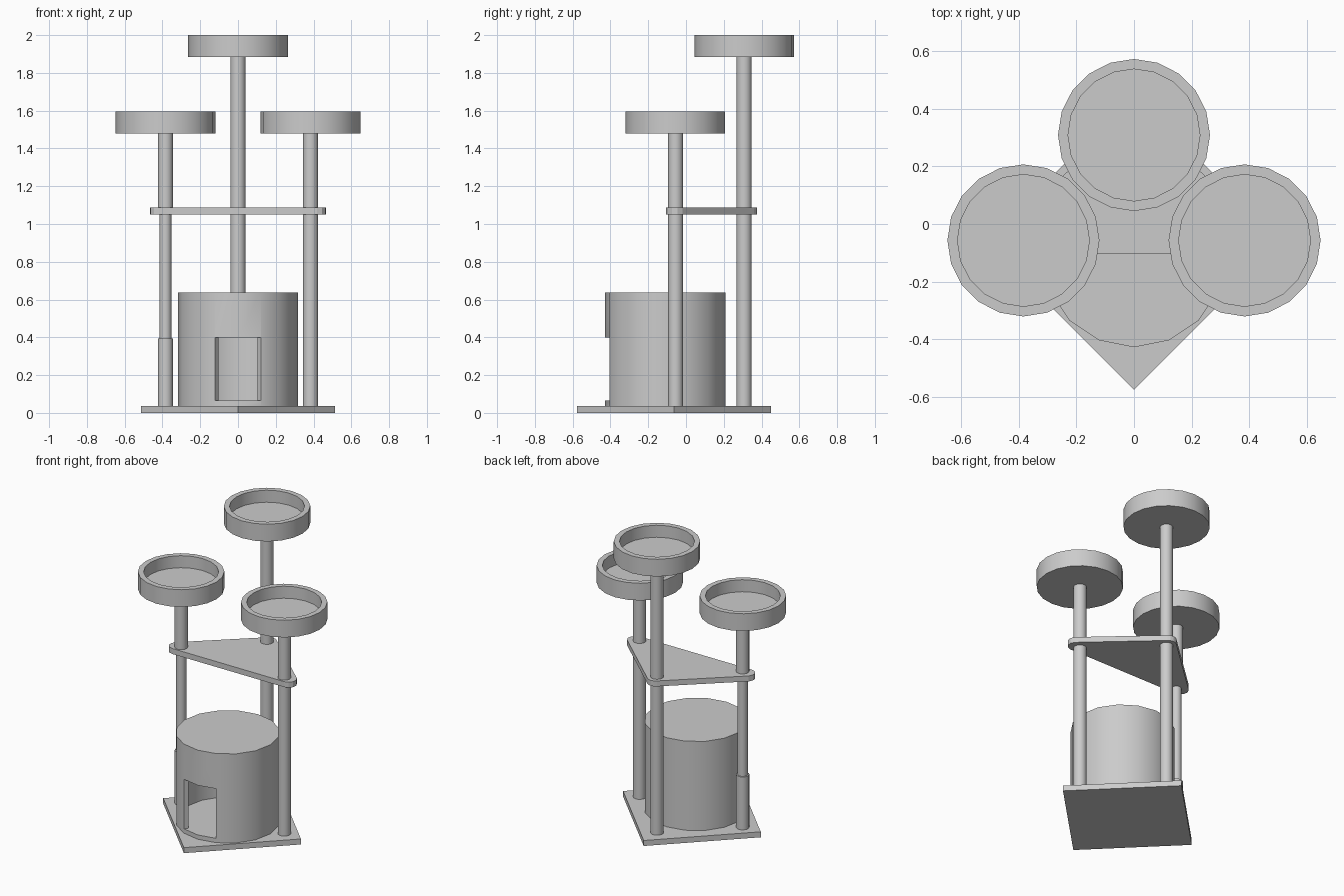
import bpy
from math import sin, cos, pi, radians

if "Cube" in bpy.data.objects:
    bpy.data.objects.remove(bpy.data.objects["Cube"])


def make(name, verts, faces, smooth=False):
    me = bpy.data.meshes.new(name)
    me.from_pydata(verts, [], faces)
    ob = bpy.data.objects.new(name, me)
    bpy.context.collection.objects.link(ob)
    bpy.ops.object.select_all(action='DESELECT')
    ob.select_set(True)
    bpy.context.view_layer.objects.active = ob
    if smooth:
        bpy.ops.object.shade_smooth_by_angle(angle=radians(30))
    return ob


def lathe(name, x, y, profile, n=20):
    """Closed solid turned from (radius, z) points, listed bottom to top."""
    verts = [(x + r * cos(2 * pi * i / n), y + r * sin(2 * pi * i / n), z)
             for r, z in profile for i in range(n)]
    faces = [(k * n + i, k * n + (i + 1) % n, (k + 1) * n + (i + 1) % n, (k + 1) * n + i)
             for k in range(len(profile) - 1) for i in range(n)]
    faces.append(tuple(reversed(range(n))))
    faces.append(tuple(range((len(profile) - 1) * n, len(profile) * n)))
    return make(name, verts, faces, True)


def slab(name, outline, z0, z1):
    """Extrude a counter-clockwise outline between two heights."""
    n = len(outline)
    verts = [(x, y, z) for z in (z0, z1) for x, y in outline]
    faces = [(i, (i + 1) % n, n + (i + 1) % n, n + i) for i in range(n)]
    faces += [tuple(reversed(range(n))), tuple(range(n, 2 * n))]
    return make(name, verts, faces)


def cut(target, cutter):
    cutter.hide_render = True
    bpy.context.view_layer.objects.active = target
    m = target.modifiers.new("cut", 'BOOLEAN')
    m.operation, m.solver, m.object = 'DIFFERENCE', 'EXACT', cutter
    bpy.ops.object.modifier_apply(modifier=m.name)
    bpy.data.objects.remove(cutter)


# Diamond base board
d, cy = 0.513, -0.063
slab("base_board", [(0, cy - d), (d, cy), (0, cy + d), (-d, cy)], 0, 0.037)

# Hollow round house with a doorway
house = lathe("round_house", 0, -0.11, [(0.318, 0.036), (0.318, 0.637)], 16)
cut(house, lathe("cavity_cutter", 0, -0.11, [(0.29, 0.065), (0.29, 0.607)], 16))
cut(house, slab("door_cutter", [(-0.14, -0.43), (0.14, -0.43), (0.095, -0.37),
                                (0.095, -0.3), (-0.095, -0.3), (-0.095, -0.37)], 0.066, 0.4))
bpy.ops.object.select_all(action='DESELECT')
house.select_set(True)
bpy.context.view_layer.objects.active = house
bpy.ops.object.shade_smooth_by_angle(angle=radians(30))

# Posts; the left one is thinner along its middle stretch
R = 0.04
lathe("left_post", -0.384, -0.055, [(R, 0.036), (R, 0.393), (0.031, 0.393),
                                    (0.031, 1.06), (R, 1.06), (R, 1.485)])
lathe("right_post", 0.384, -0.055, [(R, 0.036), (R, 1.485)])
lathe("back_post", 0, 0.308, [(R, 0.036), (R, 1.89)])

# Triangular shelf with rounded corners
outline = []
for x, y, a0, a1 in ((0.417, -0.055, -90, 45), (0, 0.325, 45, 135), (-0.417, -0.055, 135, 270)):
    for i in range(5):
        a = radians(a0 + (a1 - a0) * i / 4)
        outline.append((x + 0.05 * cos(a), y + 0.05 * sin(a)))
slab("middle_shelf", outline, 1.05, 1.087)

# Dish perches on top of the posts
for name, x, y, z in (("left_perch", -0.384, -0.057, 1.48), ("right_perch", 0.384, -0.057, 1.48),
                      ("back_perch", 0, 0.309, 1.884)):
    lathe(name, x, y, [(0.264, z), (0.264, z + 0.116), (0.229, z + 0.116), (0.229, z + 0.035)])
